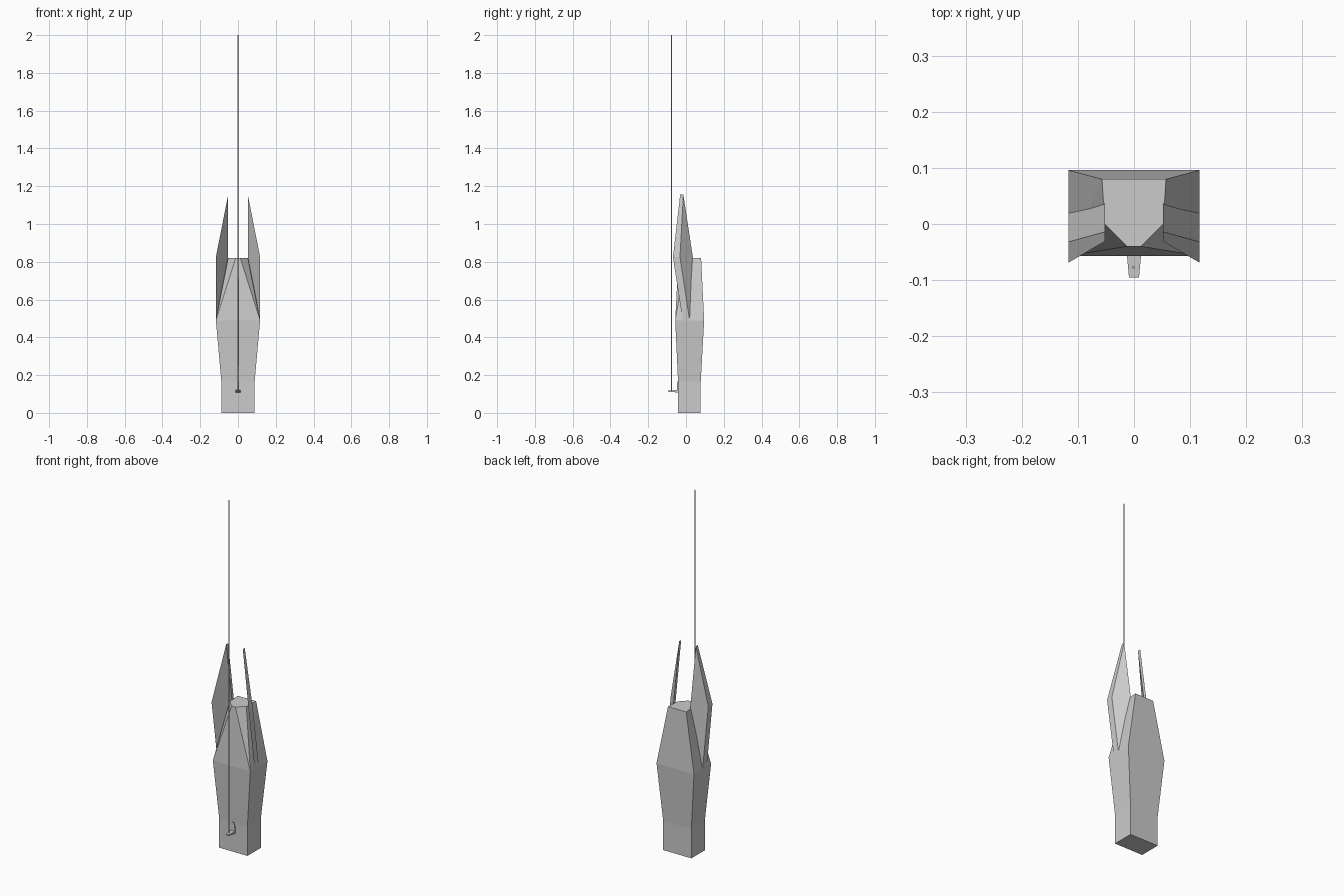
import bpy, bmesh

cube = bpy.data.objects.get("Cube")
if cube:
    bpy.data.objects.remove(cube, do_unlink=True)


def material(name, rgb):
    m = bpy.data.materials.new(name)
    m.use_nodes = True
    m.diffuse_color = (*rgb, 1)
    m.node_tree.nodes["Principled BSDF"].inputs["Base Color"].default_value = (*rgb, 1)
    return m


grey = material("light_grey", (0.6, 0.6, 0.6))


def finish(name, bm):
    bmesh.ops.recalc_face_normals(bm, faces=bm.faces)
    me = bpy.data.meshes.new(name)
    bm.to_mesh(me)
    bm.free()
    me.materials.append(grey)
    ob = bpy.data.objects.new(name, me)
    bpy.context.collection.objects.link(ob)
    return ob


def loft(name, rings):
    """Closed solid through rings holding equal numbers of points."""
    bm = bmesh.new()
    loops = [[bm.verts.new(p) for p in ring] for ring in rings]
    n = len(loops[0])
    for a, b in zip(loops, loops[1:]):
        for i in range(n):
            j = (i + 1) % n
            bm.faces.new((a[i], a[j], b[j], b[i]))
    bm.faces.new(loops[0])
    bm.faces.new(loops[-1])
    return finish(name, bm)


def hull(name, points):
    bm = bmesh.new()
    for p in points:
        bm.verts.new(p)
    bmesh.ops.convex_hull(bm, input=bm.verts)
    bmesh.ops.dissolve_limit(bm, angle_limit=0.01, verts=bm.verts, edges=bm.edges)
    return finish(name, bm)


def rect(w, front, back, z):
    return [(-w, front, z), (w, front, z), (w, back, z), (-w, back, z)]


# Tower: straight foot, flaring trunk, tapering crown with cut front corners
shoulder = rect(0.117, -0.057, 0.096, 0.49)
loft("tower_trunk", [rect(0.088, -0.042, 0.078, 0),
                     rect(0.088, -0.042, 0.078, 0.165), shoulder])
crown = [(s * x, y, 0.82) for s in (-1, 1)
         for x, y in ((0.057, 0.08), (0.052, 0.0), (0.012, -0.04))]
hull("tower_crown", shoulder + crown)

# Side fins: slanted parallelogram blades, thin at the inner edge
for side, s in (("right", -1), ("left", 1)):
    outer = [(0.052, -0.014, 1.155), (0.117, -0.032, 0.825),
             (0.117, 0.019, 0.49), (0.052, 0.037, 0.82)]
    inner = [(x, y - (0.017 if x < 0.1 else 0.037), z) for x, y, z in outer]
    loft("fin_" + side, [[(s * x, y, z) for x, y, z in ring]
                         for ring in (outer, inner)])

# Antenna bracket: tapered shelf and a tapered back plate
loft("bracket_shelf", [
    [(-w, y, z0), (w, y, z0), (w, y, z1), (-w, y, z1)]
    for y, w, z0, z1 in ((-0.04, 0.014, 0.108, 0.121), (-0.095, 0.009, 0.112, 0.118))])
loft("bracket_back_plate", [rect(w, -0.047, -0.04, z)
                            for w, z in ((0.014, 0.11), (0.012, 0.15), (0.006, 0.167))])

# Antenna rod
bpy.ops.mesh.primitive_cylinder_add(vertices=8, radius=0.0025, depth=1.885,
                                    location=(-0.001, -0.077, 1.0575))
rod = bpy.context.object
rod.name = "antenna_rod"
rod.data.materials.append(grey)
